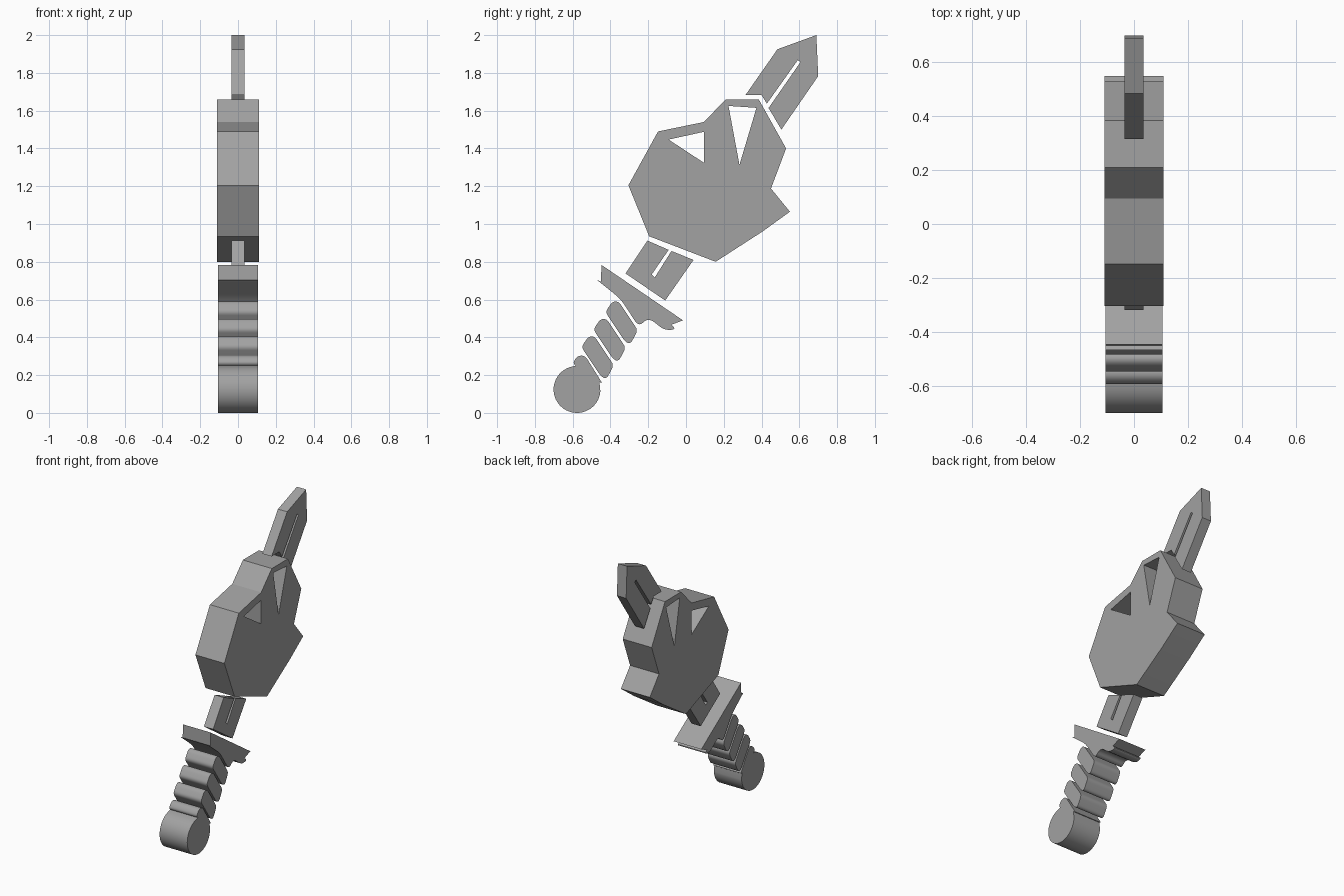
import bpy, bmesh, math
from mathutils import Vector, Matrix

cube = bpy.data.objects.get("Cube")
if cube:
    bpy.data.objects.remove(cube, do_unlink=True)

grey = bpy.data.materials.new("plain_grey")
grey.use_nodes = True
grey.diffuse_color = (0.36, 0.36, 0.36, 1)
grey.node_tree.nodes["Principled BSDF"].inputs["Base Color"].default_value = (0.36, 0.36, 0.36, 1)

# local x, y, z become world y, z, x
UPRIGHT = Matrix(((0, 0, 1, 0), (1, 0, 0, 0), (0, 1, 0, 0), (0, 0, 0, 1)))


def rounded(points, radius, steps=5):
    """Cut every corner of an outline back by radius and curve it."""
    result = []
    pts = [Vector(p) for p in points]
    for i, p in enumerate(pts):
        a, b = pts[i - 1] - p, pts[(i + 1) % len(pts)] - p
        start = p + a.normalized() * min(radius, a.length * 0.49)
        end = p + b.normalized() * min(radius, b.length * 0.49)
        for k in range(steps + 1):
            t = k / steps
            result.append(start * (1 - t) ** 2 + p * 2 * t * (1 - t) + end * t * t)
    return result


def slab(name, half_width, *loops):
    """Extrude a side outline, with optional hole outlines, across the width."""
    curve = bpy.data.curves.new(name, "CURVE")
    curve.dimensions = "2D"
    curve.fill_mode = "BOTH"
    curve.extrude = half_width
    for loop in loops:
        spline = curve.splines.new("POLY")
        spline.points.add(len(loop) - 1)
        for point, co in zip(spline.points, loop):
            point.co = (co[0], co[1], 0, 1)
        spline.use_cyclic_u = True
    helper = bpy.data.objects.new(name + "_outline", curve)
    bpy.context.collection.objects.link(helper)
    bpy.context.view_layer.update()
    graph = bpy.context.evaluated_depsgraph_get()
    mesh = bpy.data.meshes.new_from_object(helper.evaluated_get(graph))
    bpy.data.objects.remove(helper, do_unlink=True)
    mesh.transform(UPRIGHT)
    bm = bmesh.new()
    bm.from_mesh(mesh)
    bmesh.ops.remove_doubles(bm, verts=bm.verts, dist=0.0002)
    bmesh.ops.recalc_face_normals(bm, faces=bm.faces)
    bm.to_mesh(mesh)
    bm.free()
    mesh.name = name
    mesh.materials.clear()
    mesh.materials.append(grey)
    obj = bpy.data.objects.new(name, mesh)
    bpy.context.collection.objects.link(obj)
    bpy.ops.object.select_all(action="DESELECT")
    obj.select_set(True)
    bpy.context.view_layer.objects.active = obj
    bpy.ops.object.shade_smooth_by_angle(angle=math.radians(30))
    return obj


# Broad angular head with two triangular eye holes
head = [(-.305, 1.205), (-.148, 1.49), (.095, 1.54), (.21, 1.66), (.385, 1.66), (.53, 1.4),
        (.45, 1.188), (.55, 1.065), (.405, .96), (.157, .8), (-.195, .935)]
left_eye = [(-.092, 1.447), (.095, 1.488), (.095, 1.324)]
right_eye = [(.225, 1.625), (.373, 1.615), (.283, 1.313)]
slab("head", 0.11, head, left_eye, right_eye)

# Slotted blade tip above the head
slab("blade_tip", 0.035,
     [(.315, 1.683), (.484, 1.925), (.69, 2), (.7, 1.783), (.505, 1.5), (.437, 1.614),
      (.606, 1.857), (.592, 1.868), (.428, 1.637), (.4, 1.683)])

# Slotted blade base below the head
slab("blade_base", 0.035,
     [(-.204, .912), (-.092, .863), (-.182, .732), (-.166, .716), (-.077, .857), (.04, .81),
      (-.11, .595), (-.32, .738)])

# Crossguard with rounded ends and the top grip ridge merged into it
guard_bottom = rounded([(-.485, .715), (-.345, .602), (-.25, .455), (-.2, .505),
                        (-.11, .435), (-.045, .445)], 0.04)
slab("crossguard", 0.105, [(-.016, .49), (-.447, .783)] + guard_bottom)

# Repeated slanted grip ridges
ridge = [(-.427, .534), (-.389, .59), (-.357, .59), (-.255, .437), (-.294, .365), (-.322, .377)]
for i in range(3):
    shifted = [(y - .0635 * i, z - .0926 * i) for y, z in ridge]
    slab(f"grip_ridge_{i + 1}", 0.105, rounded(shifted, 0.022))

# Round pommel joined to the last ridge
cy, cz, r = -.577, .124, .124
pommel = [(cy + r * math.cos(a), cz + r * math.sin(a))
          for a in (math.radians(104 + 252 * k / 40) for k in range(41))]
neck = rounded([(-.44, .152), (-.534, .303), (-.573, .303), (-.602, .262)], 0.022)
slab("pommel", 0.105, pommel + neck)
